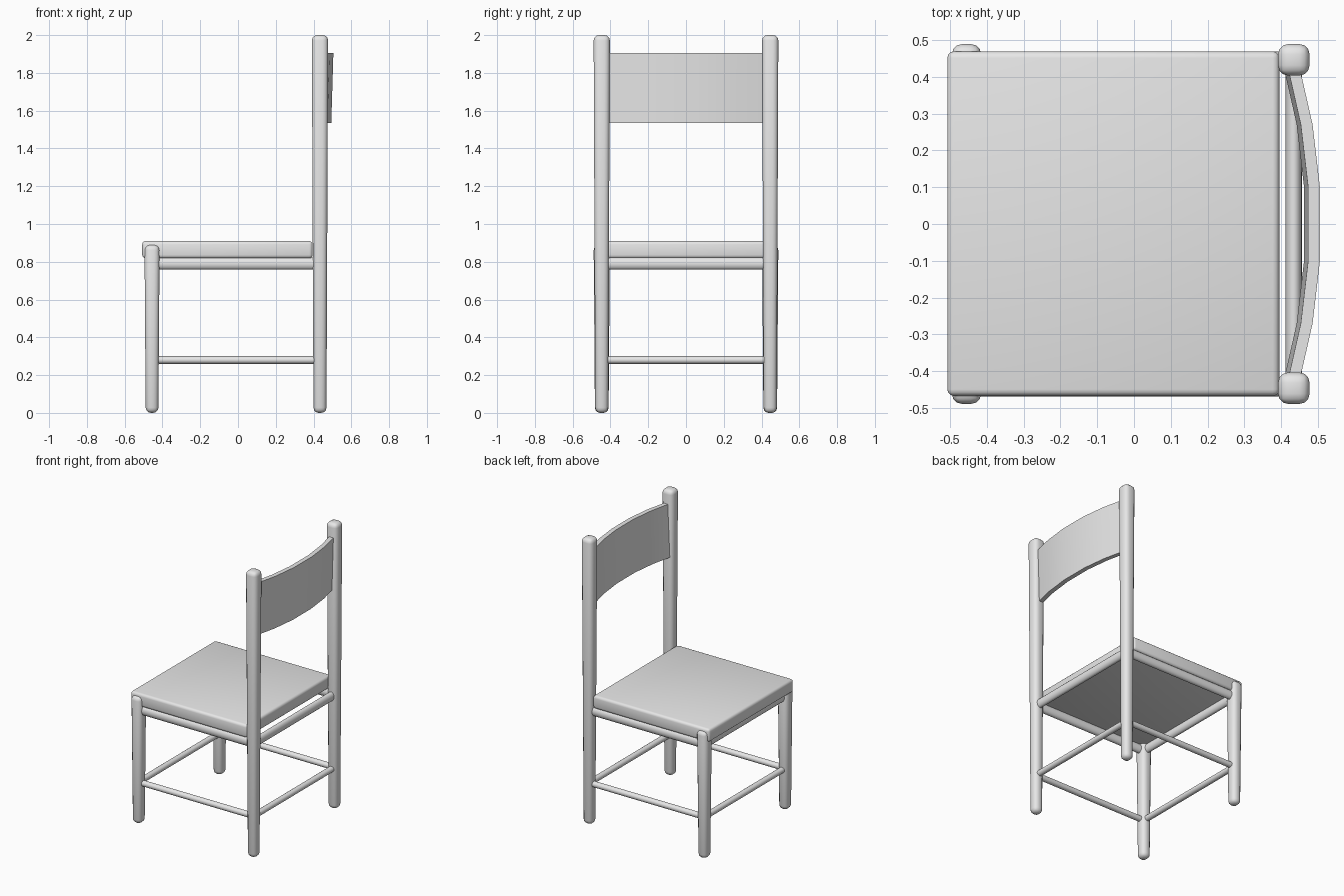
import bpy, bmesh
from mathutils import Vector

cube = bpy.data.objects.get("Cube")
if cube:
    bpy.data.objects.remove(cube, do_unlink=True)

grey = bpy.data.materials.new("plain grey")
grey.use_nodes = True
grey.diffuse_color = (0.8, 0.8, 0.8, 1)
grey.node_tree.nodes["Principled BSDF"].inputs["Base Color"].default_value = (0.8, 0.8, 0.8, 1)


def finish(name, bm, angle):
    bmesh.ops.recalc_face_normals(bm, faces=bm.faces[:])
    mesh = bpy.data.meshes.new(name)
    bm.to_mesh(mesh)
    bm.free()
    mesh.materials.append(grey)
    obj = bpy.data.objects.new(name, mesh)
    bpy.context.collection.objects.link(obj)
    bpy.ops.object.select_all(action='DESELECT')
    obj.select_set(True)
    bpy.context.view_layer.objects.active = obj
    bpy.ops.object.shade_smooth_by_angle(angle=angle)
    return obj


def rounded_box(name, low, high, radius, taper=1.0, segments=3):
    """Box between two corners with rounded edges; taper narrows its foot."""
    low, high = Vector(low), Vector(high)
    centre, size = (low + high) / 2, high - low
    bm = bmesh.new()
    bmesh.ops.create_cube(bm, size=1)
    for v in bm.verts:
        k = taper if v.co.z < 0 else 1.0
        v.co = centre + Vector((v.co.x * size.x * k, v.co.y * size.y * k, v.co.z * size.z))
    bmesh.ops.bevel(bm, geom=bm.edges[:], offset=radius, segments=segments,
                    profile=0.5, affect='EDGES', clamp_overlap=True)
    return finish(name, bm, 1.0)


def rod(name, start, end, radius, height=1.0):
    """Round rod between two points, optionally stretched upward into an oval."""
    start, end = Vector(start), Vector(end)
    axis = end - start
    bm = bmesh.new()
    bmesh.ops.create_cone(bm, cap_ends=True, segments=16, radius1=radius,
                          radius2=radius, depth=axis.length)
    turn = Vector((0, 0, 1)).rotation_difference(axis)
    for v in bm.verts:
        v.co = turn @ v.co
        v.co.z *= height
        v.co += (start + end) / 2
    return finish(name, bm, 0.7)


FRONT, BACK, SIDE = -0.455, 0.434, 0.446

# Legs and the rails and stretchers along each side
for side, s in (("left", 1), ("right", -1)):
    y = s * SIDE
    rounded_box(side + "_front_leg", (FRONT - 0.04, y - 0.043, 0),
                (FRONT + 0.04, y + 0.043, 0.89), 0.028, 0.84)
    rounded_box(side + "_back_leg", (BACK - 0.043, y - 0.043, 0),
                (BACK + 0.043, y + 0.043, 2), 0.028, 0.8)
    rod(side + "_seat_rail", (FRONT, y, 0.79), (BACK, y, 0.79), 0.022, 1.45)
    rod(side + "_stretcher", (FRONT, y, 0.28), (BACK, y, 0.28), 0.02)

# Rails and stretchers across the front and back
for end, x in (("front", FRONT), ("back", BACK)):
    rod(end + "_seat_rail", (x, -SIDE, 0.79), (x, SIDE, 0.79), 0.022, 1.45)
    rod(end + "_stretcher", (x, -SIDE, 0.28), (x, SIDE, 0.28), 0.02)

# Seat cushion
rounded_box("seat", (-0.507, -0.467, 0.818), (0.395, 0.469, 0.91), 0.018)

# Curved back slat, leaning slightly backward
arc = [(0.42, 0.435), (0.27, 0.469), (0.1, 0.489)]
path = [(-y, x) for y, x in arc] + [(y, x) for y, x in reversed(arc)]
bm = bmesh.new()
sections = []
for y, x in path:
    corners = [(-0.016, 1.535), (0.016, 1.535), (0.016, 1.905), (-0.016, 1.905)]
    sections.append([bm.verts.new((x + dx + (z - 1.905) * 0.03, y, z)) for dx, z in corners])
for a, b in zip(sections, sections[1:]):
    for i in range(4):
        j = (i + 1) % 4
        bm.faces.new((a[i], a[j], b[j], b[i]))
bm.faces.new(sections[0])
bm.faces.new(sections[-1])
finish("back_slat", bm, 0.6)
